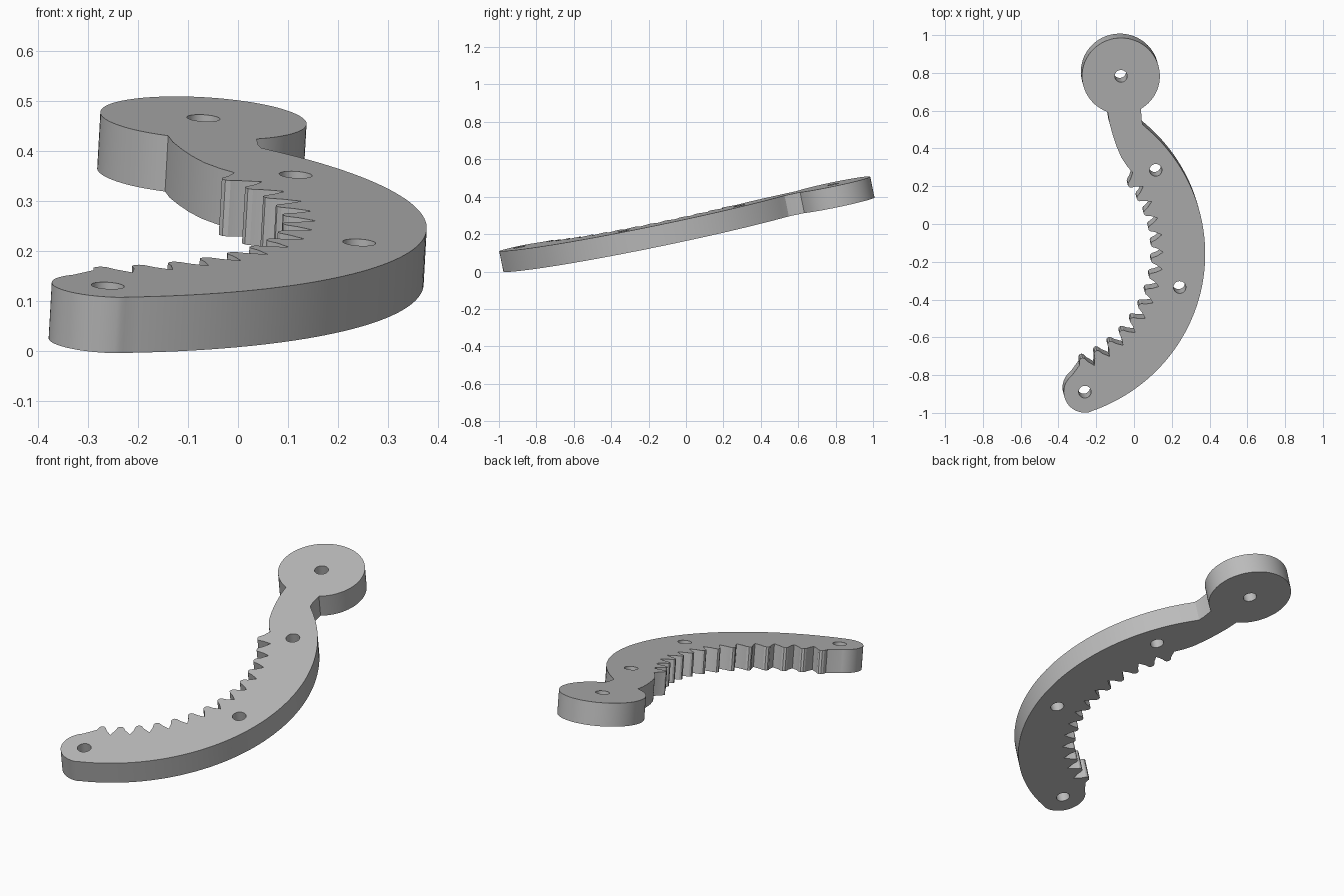
import bpy, bmesh
from math import radians, cos, sin
from mathutils import Matrix, Vector

cube = bpy.data.objects.get("Cube")
if cube:
    bpy.data.objects.remove(cube)

THICK = 0.114
FLAT = 0.98                      # plate tilt foreshortening along y
SLOPE_X, SLOPE_Y, HEIGHT = -0.056, 0.2065, 0.300
ARC = (-0.523, -0.162)           # centre shared by the outer edge and the teeth
END = (-0.26, -0.907)
DISC = (-0.069, 0.799)


def polar(centre, radius, degrees):
    a = radians(degrees)
    return (centre[0] + radius * cos(a), centre[1] + radius * sin(a))


def arc(centre, radius, start, stop, steps):
    return [polar(centre, radius, start + (stop - start) * i / steps)
            for i in range(steps + 1)]


def edge(points):
    return [(x, y / FLAT) for x, y in points]


def teeth(count, first, last):
    # rounded tooth profile: fraction of the pitch, radius
    profile = [(0.5, 0.678), (0.27, 0.645), (0.17, 0.622), (0.07, 0.615),
               (-0.07, 0.615), (-0.17, 0.622), (-0.27, 0.645)]
    pitch = (first - last) / (count - 1)
    return [polar(ARC, r, first - i * pitch + f * pitch)
            for i in range(count) for f, r in profile]


# Outline: outer edge, neck, pivot disc, toothed inner edge, rounded end
outline = arc(ARC, 0.9, -70.6, 49.5, 64)
outline += edge([(0.046, 0.527), (0.04, 0.555)])
outline += arc(DISC, 0.206, -59, 250, 72)
outline += edge([(-0.13, 0.535), (-0.112, 0.47), (-0.092, 0.41),
                 (-0.067, 0.352), (-0.036, 0.305)])
outline += teeth(14, 36.5, -66.5)
outline += arc(END, 0.112, 128, 285, 32)

holes = [DISC, END, (0.115, 0.291), (0.242, -0.342)]
loops = [outline] + [arc(c, 0.033, 0, 348.75, 31) for c in holes]

# Filled, extruded profile
curve = bpy.data.curves.new("profile", 'CURVE')
curve.dimensions = '2D'
curve.fill_mode = 'BOTH'
curve.extrude = THICK / 2
for loop in loops:
    spline = curve.splines.new('POLY')
    spline.points.add(len(loop) - 1)
    for point, (x, y) in zip(spline.points, loop):
        point.co = (x, y, 0, 1)
    spline.use_cyclic_u = True

helper = bpy.data.objects.new("profile_helper", curve)
bpy.context.collection.objects.link(helper)
bpy.context.view_layer.update()
depsgraph = bpy.context.evaluated_depsgraph_get()
mesh = bpy.data.meshes.new_from_object(helper.evaluated_get(depsgraph))
bpy.data.objects.remove(helper)

# Tilt the plate onto its sloping plane
normal = Vector((-SLOPE_X, -SLOPE_Y, 1)).normalized()
origin = Vector((0, 0, HEIGHT)) - normal * THICK / 2
tilt = Matrix(((1, 0, normal.x, origin.x),
               (0, FLAT, normal.y, origin.y),
               (SLOPE_X, SLOPE_Y * FLAT, normal.z, origin.z),
               (0, 0, 0, 1)))
bm = bmesh.new()
bm.from_mesh(mesh)
bmesh.ops.remove_doubles(bm, verts=bm.verts, dist=0.00005)
bm.transform(tilt)
bmesh.ops.recalc_face_normals(bm, faces=bm.faces)
bm.to_mesh(mesh)
bm.free()

grey = bpy.data.materials.new("plain_grey")
grey.use_nodes = True
grey.diffuse_color = (0.5, 0.5, 0.5, 1)
grey.node_tree.nodes["Principled BSDF"].inputs["Base Color"].default_value = (0.5, 0.5, 0.5, 1)
mesh.materials.clear()
mesh.materials.append(grey)

arm = bpy.data.objects.new("toothed_arm", mesh)
bpy.context.collection.objects.link(arm)
bpy.ops.object.select_all(action='DESELECT')
arm.select_set(True)
bpy.context.view_layer.objects.active = arm
bpy.ops.object.shade_smooth_by_angle(angle=radians(25))
